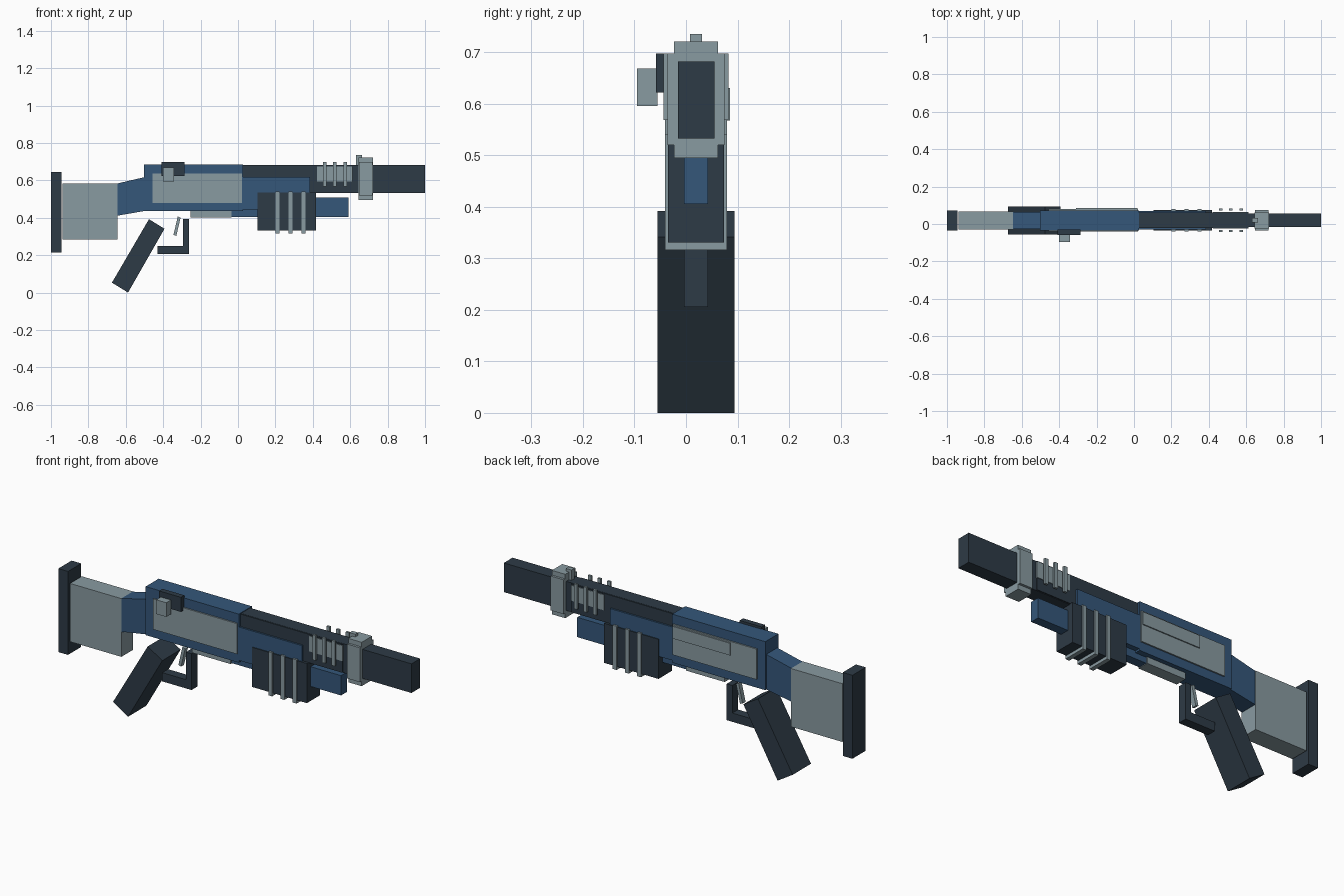
import bpy

if "Cube" in bpy.data.objects:
    bpy.data.objects.remove(bpy.data.objects["Cube"], do_unlink=True)


def material(name, colour):
    m = bpy.data.materials.new(name)
    m.use_nodes = True
    m.diffuse_color = (*colour, 1)
    m.node_tree.nodes["Principled BSDF"].inputs["Base Color"].default_value = (*colour, 1)
    return m


GREY = material("steel grey", (0.25, 0.325, 0.355))
DARK = material("dark slate", (0.027, 0.043, 0.061))
BLUE = material("navy blue", (0.035, 0.095, 0.195))

MID = 0.0195  # y of the long axis


def prism(name, mat, outline, y):
    """Extrude an outline in the xz plane between two y values."""
    n = len(outline)
    verts = [(x, side, z) for side in y for x, z in outline]
    faces = [tuple(range(n)), tuple(reversed(range(n, 2 * n)))]
    faces += [(i, i + n, (i + 1) % n + n, (i + 1) % n) for i in range(n)]
    mesh = bpy.data.meshes.new(name)
    mesh.from_pydata(verts, [], faces)
    mesh.materials.append(mat)
    obj = bpy.data.objects.new(name, mesh)
    bpy.context.collection.objects.link(obj)
    bpy.context.view_layer.objects.active = obj
    obj.select_set(True)
    bpy.ops.object.mode_set(mode='EDIT')
    bpy.ops.mesh.select_all(action='SELECT')
    bpy.ops.mesh.normals_make_consistent(inside=False)
    bpy.ops.object.mode_set(mode='OBJECT')
    obj.select_set(False)
    return obj


def box(name, mat, x, y, z):
    return prism(name, mat, [(x[0], z[0]), (x[1], z[0]), (x[1], z[1]), (x[0], z[1])], y)


def centred(half):
    return (MID - half, MID + half)


# Stock
box("butt_plate", DARK, (-1, -0.945), centred(0.054), (0.215, 0.645))
box("stock", GREY, (-0.938, -0.645), centred(0.048), (0.283, 0.583))
prism("stock_neck", BLUE, [(-0.68, 0.405), (-0.5, 0.436), (-0.5, 0.617), (-0.68, 0.575)],
      centred(0.045))

# Receiver with side plates and loading port
box("receiver", BLUE, (-0.503, 0.028), centred(0.053), (0.435, 0.685))
box("receiver_side_plates", GREY, (-0.457, 0.022), centred(0.06), (0.48, 0.637))
box("ejection_cover", GREY, (-0.31, 0.018), (0.075, 0.085), (0.567, 0.63))
box("loading_port", GREY, (-0.255, -0.035), centred(0.03), (0.402, 0.44))

# Bolt on the right side
box("bolt_block", DARK, (-0.41, -0.285), (-0.058, -0.03), (0.622, 0.697))
box("bolt_knob", GREY, (-0.4, -0.342), (-0.095, -0.055), (0.595, 0.668))

# Grip, trigger and guard
prism("grip", DARK, [(-0.476, 0.392), (-0.393, 0.341), (-0.588, 0), (-0.674, 0.053)],
      centred(0.0745))
prism("trigger", GREY, [(-0.322, 0.407), (-0.307, 0.4), (-0.33, 0.303), (-0.345, 0.308)],
      centred(0.012))
prism("trigger_guard", DARK,
      [(-0.43, 0.205), (-0.262, 0.205), (-0.262, 0.392), (-0.294, 0.392),
       (-0.294, 0.25), (-0.43, 0.25)], centred(0.0235))

# Barrel, shroud and tube
box("barrel", DARK, (0.028, 1), centred(0.0355), (0.532, 0.682))
box("barrel_shroud", DARK, (0.028, 0.61), centred(0.041), (0.534, 0.681))
box("forend", BLUE, (0.02, 0.385), centred(0.05), (0.445, 0.617))
box("magazine_tube", BLUE, (-0.04, 0.59), centred(0.0235), (0.405, 0.507))

# Pump with ribs
box("pump", DARK, (0.105, 0.417), centred(0.0545), (0.331, 0.535))
for i in range(3):
    x = 0.212 + i * 0.0695
    box(f"pump_rib_{i + 1}", GREY, (x - 0.011, x + 0.011), centred(0.06), (0.316, 0.541))

# Vent plates and fins on both sides of the barrel
box("vent_plates", GREY, (0.423, 0.612), centred(0.044), (0.595, 0.675))
for side, name in ((-1, "right"), (1, "left")):
    for i in range(3):
        x = 0.463 + i * 0.055
        y = sorted((MID + side * 0.052, MID + side * 0.063))
        box(f"{name}_fin_{i + 1}", GREY, (x - 0.009, x + 0.009), y, (0.568, 0.697))

# Barrel clamp and front sight
box("clamp_wide", GREY, (0.647, 0.72), centred(0.055), (0.52, 0.697))
box("clamp_tall", GREY, (0.645, 0.721), centred(0.0425), (0.495, 0.721))
box("front_sight", GREY, (0.63, 0.663), centred(0.0115), (0.68, 0.735))
